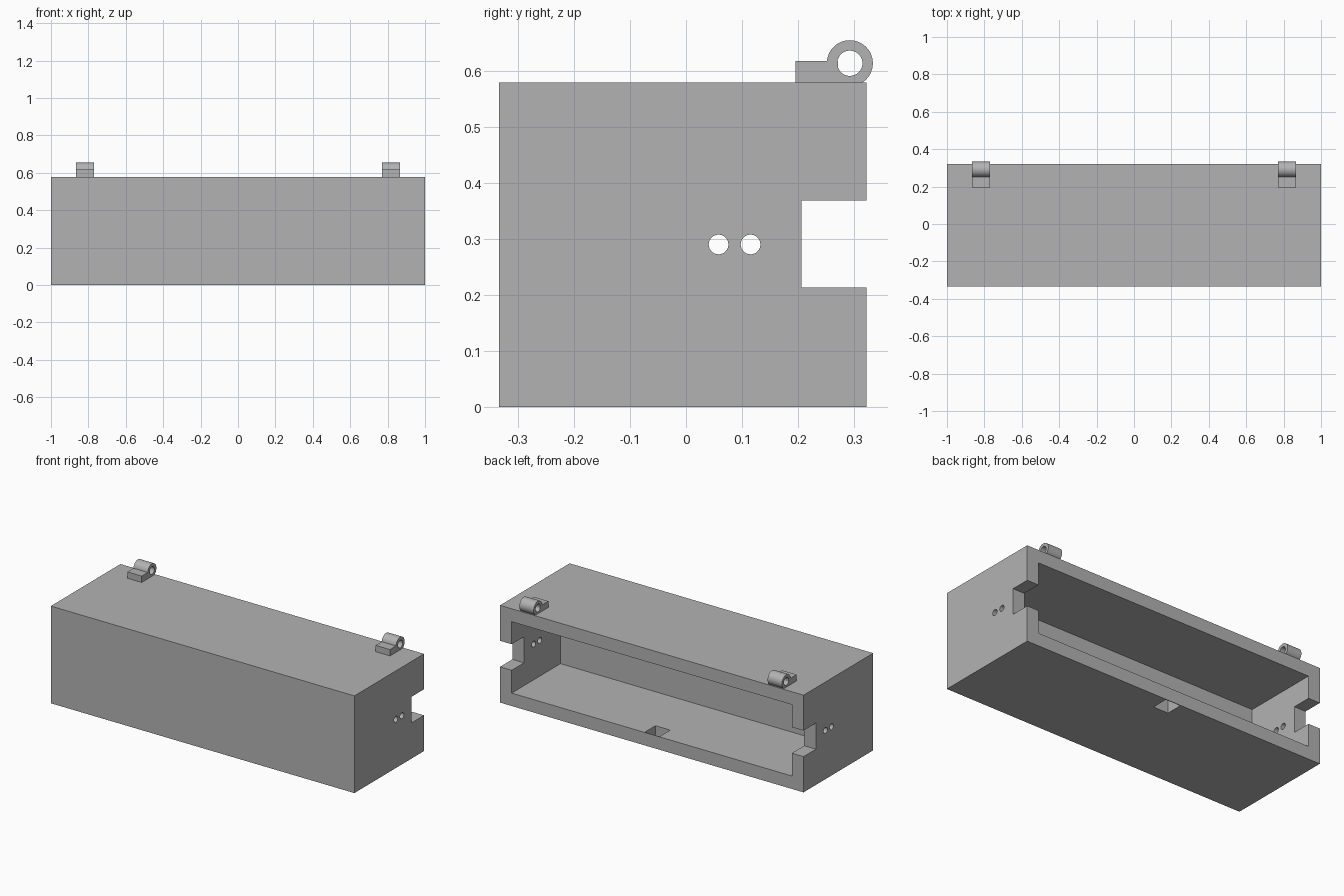
import bpy
import bmesh
from math import cos, sin, tau

cube = bpy.data.objects.get("Cube")
if cube:
    bpy.data.objects.remove(cube, do_unlink=True)

# Single matte grey
GREY = (0.45, 0.45, 0.45, 1)
grey = bpy.data.materials.new("plain_grey")
grey.use_nodes = True
grey.diffuse_color = GREY
grey.node_tree.nodes["Principled BSDF"].inputs["Base Color"].default_value = GREY


def make_object(name, bm):
    bmesh.ops.recalc_face_normals(bm, faces=bm.faces)
    mesh = bpy.data.meshes.new(name)
    bm.to_mesh(mesh)
    bm.free()
    mesh.materials.append(grey)
    obj = bpy.data.objects.new(name, mesh)
    bpy.context.collection.objects.link(obj)
    return obj


def box(name, xs, ys, zs):
    bm = bmesh.new()
    bmesh.ops.create_cube(bm, size=1)
    for v in bm.verts:
        v.co = [a + (b - a) * (c + 0.5) for (a, b), c in zip((xs, ys, zs), v.co)]
    return make_object(name, bm)


def tube(name, x0, x1, y, z, outer, inner=0, segments=48):
    """Cylinder along x, with a bore when inner is set."""
    bm = bmesh.new()

    def ring(x, r):
        return [bm.verts.new((x, y + r * cos(tau * i / segments),
                              z + r * sin(tau * i / segments)))
                for i in range(segments)]

    loops = [ring(x0, outer), ring(x1, outer)]
    if inner:
        loops += [ring(x1, inner), ring(x0, inner)]
    else:
        bm.faces.new(loops[0])
        bm.faces.new(loops[1])
    pairs = len(loops) if inner else 1
    for k in range(pairs):
        a, b = loops[k], loops[(k + 1) % len(loops)]
        for i in range(segments):
            j = (i + 1) % segments
            bm.faces.new((a[i], a[j], b[j], b[i]))
    return make_object(name, bm)


def activate(obj):
    bpy.ops.object.select_all(action='DESELECT')
    obj.select_set(True)
    bpy.context.view_layer.objects.active = obj


def cut(target, cutter):
    cutter.hide_render = True
    mod = target.modifiers.new("cut", 'BOOLEAN')
    mod.operation = 'DIFFERENCE'
    mod.solver = 'EXACT'
    mod.object = cutter
    activate(target)
    bpy.ops.object.modifier_apply(modifier=mod.name)
    bpy.data.objects.remove(cutter, do_unlink=True)


# Housing, open at the back
WALL, BACK, TOP = 0.077, 0.322, 0.579
housing = box("housing", (-1, 1), (-0.333, BACK), (0, TOP))
cut(housing, box("cavity_cutter", (WALL - 1, 1 - WALL), (-0.137, BACK + 0.1),
                 (WALL, TOP - WALL)))

# Notch and two wire holes through both end walls
cut(housing, box("notch_cutter", (-1.1, 1.1), (0.206, BACK + 0.1), (0.213, 0.368)))
for hole_y in (0.058, 0.115):
    cut(housing, tube("wire_hole_cutter", -1.1, 1.1, hole_y, 0.29, 0.0175))

# Square latch hole through the floor, just inside the rim
cut(housing, box("latch_cutter", (-0.049, 0.049), (0.218, 0.318), (-0.1, 0.2)))
activate(housing)
bpy.ops.object.shade_smooth_by_angle()

# Two hinges: a flat foot and a bored knuckle each
for side, x0 in (("right", -0.865), ("left", 0.771)):
    x1 = x0 + 0.094
    box(side + "_hinge_foot", (x0, x1), (0.195, 0.271), (TOP - 0.005, 0.617))
    knuckle = tube(side + "_hinge_knuckle", x0, x1, 0.292, 0.613, 0.041, 0.0225)
    activate(knuckle)
    bpy.ops.object.shade_smooth_by_angle()
